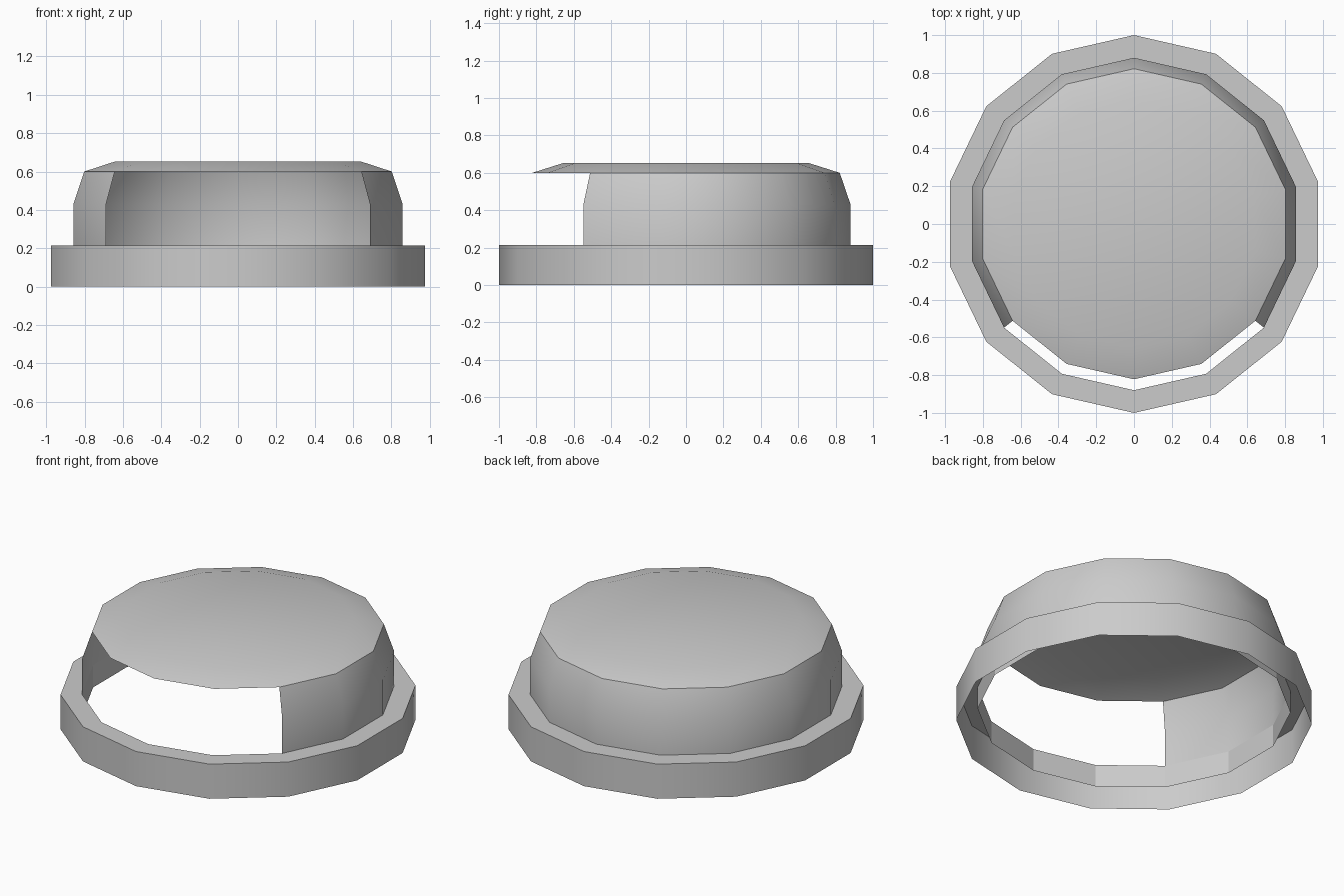
import bpy
import bmesh
import math

if "Cube" in bpy.data.objects:
    bpy.data.objects.remove(bpy.data.objects["Cube"])

SIDES = 14


def revolve(name, profile, skip=(), cap=False, smooth=True):
    """Sweep (radius, z) points round z, leaving out the listed segments."""
    bm = bmesh.new()
    rings = []
    for r, z in profile:
        ring = []
        for i in range(SIDES):
            a = math.pi / 2 + 2 * math.pi * i / SIDES
            ring.append(bm.verts.new((r * math.cos(a), r * math.sin(a), z)))
        rings.append(ring)
    for low, high in zip(rings, rings[1:]):
        for i in range(SIDES):
            if i not in skip:
                j = (i + 1) % SIDES
                bm.faces.new((low[i], low[j], high[j], high[i]))
    if cap:
        bm.faces.new(rings[-1])
    loose = [v for v in bm.verts if not v.link_faces]
    bmesh.ops.delete(bm, geom=loose, context='VERTS')
    mesh = bpy.data.meshes.new(name)
    bm.to_mesh(mesh)
    bm.free()
    obj = bpy.data.objects.new(name, mesh)
    bpy.context.collection.objects.link(obj)
    if smooth:
        bpy.ops.object.select_all(action='DESELECT')
        obj.select_set(True)
        bpy.context.view_layer.objects.active = obj
        bpy.ops.object.shade_smooth_by_angle(angle=math.radians(30))
    return obj


# Base collar: outer band and flat ledge, open underneath
revolve("base_collar", [(1.0, 0.0), (1.0, 0.215), (0.88, 0.215)])

# Faceted inner lip hanging from the ledge
revolve("inner_lip", [(0.88, 0.215), (0.88, 0.076)], smooth=False)

# Upper wall, open over the four front segments
revolve("upper_wall", [(0.88, 0.215), (0.88, 0.43), (0.822, 0.6)],
        skip=(5, 6, 7, 8))

# Shallow lid with a sloped rim
revolve("lid", [(0.822, 0.6), (0.655, 0.653)], cap=True)
